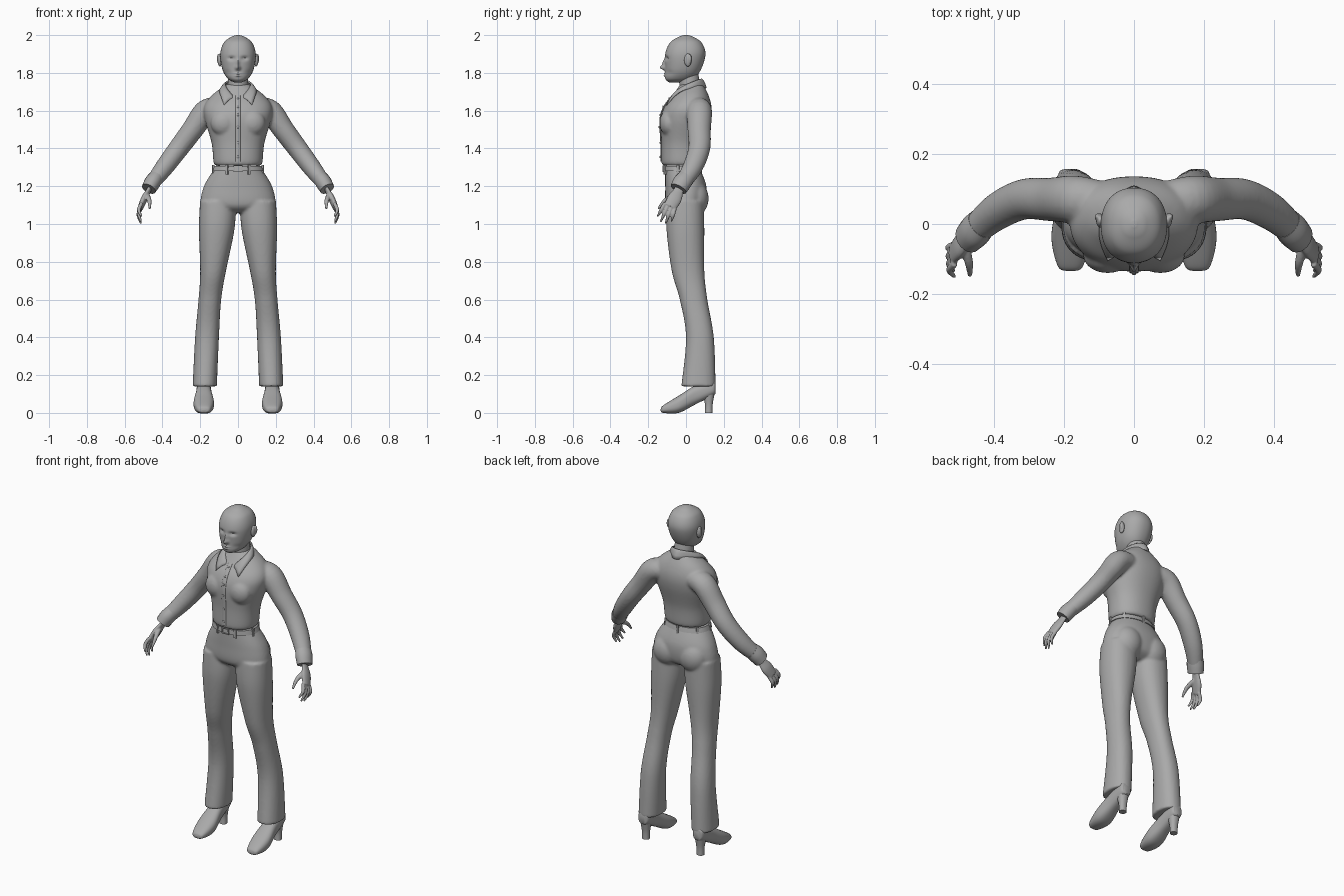
import bpy, bmesh, math
from mathutils import Vector, Matrix

if "Cube" in bpy.data.objects:
    bpy.data.objects.remove(bpy.data.objects["Cube"])

grey = bpy.data.materials.new("plain_grey")
grey.use_nodes = True
grey.diffuse_color = (.4, .4, .4, 1)
grey.node_tree.nodes["Principled BSDF"].inputs["Base Color"].default_value = grey.diffuse_color


def spline(rows, steps):
    """Catmull-Rom interpolation of rows of numbers."""
    result = []
    last = len(rows) - 1
    for i in range(last):
        before, start, end, after = (rows[max(0, min(last, i + j))] for j in (-1, 0, 1, 2))
        for s in range(steps):
            t = s / steps
            result.append([q + t / 2 * (r - p + t * (2 * p - 5 * q + 4 * r - w + t * (3 * (q - r) + w - p)))
                           for p, q, r, w in zip(before, start, end, after)])
    return result + [list(rows[-1])]


def oval(count, power):
    """Unit superellipse points."""
    for i in range(count):
        angle = math.tau * i / count
        c, s = math.cos(angle), math.sin(angle)
        yield math.copysign(abs(c) ** (2 / power), c), math.copysign(abs(s) ** (2 / power), s)


def loft(bm, rings, mirrored=False):
    """Skin a list of rings and cap both ends."""
    for side in ((1, -1) if mirrored else (1,)):
        loops = [[bm.verts.new((p.x * side, p.y, p.z)) for p in ring] for ring in rings]
        for low, high in zip(loops, loops[1:]):
            for i in range(len(low)):
                bm.faces.new((low[i - 1], low[i], high[i], high[i - 1]))
        bm.faces.new(loops[0])
        bm.faces.new(loops[-1])


def stack(bm, rows, mirrored=False, along_y=False, power=2.2, count=48, steps=8):
    """Loft rows of (height, low, high, half width, x centre)."""
    rings = []
    for height, low, high, half, middle in spline(rows, steps):
        ring = []
        for c, s in oval(count, power):
            x = middle + c * half
            depth = (low + high) / 2 + s * (high - low) / 2
            ring.append(Vector((x, height, depth) if along_y else (x, depth, height)))
        rings.append(ring)
    loft(bm, rings, mirrored)


def centred(rows, middle=0):
    return [(*row, middle) for row in rows]


def tube(bm, rows, wide, flat=1, mirrored=True, count=20, steps=6):
    """Loft rows of (x, y, z, radius), flattened across the wide direction."""
    points = spline(rows, steps)
    rings = []
    for i, (x, y, z, radius) in enumerate(points):
        ahead = Vector(points[min(i + 1, len(points) - 1)][:3])
        behind = Vector(points[max(i - 1, 0)][:3])
        tangent = (ahead - behind).normalized()
        across = tangent.cross(Vector(wide)).normalized()
        along = across.cross(tangent)
        rings.append([Vector((x, y, z)) + radius * (along * c + across * s * flat) for c, s in oval(count, 2)])
    loft(bm, rings, mirrored)


def ball(bm, centre, size, mirrored=True):
    x, y, z = centre
    for side in ((1, -1) if mirrored else (1,)):
        matrix = Matrix.Translation((x * side, y, z)) @ Matrix.Diagonal((*size, 1))
        bmesh.ops.create_uvsphere(bm, u_segments=24, v_segments=16, radius=1, matrix=matrix)


def block(bm, centre, size, turn=0):
    matrix = Matrix.Translation(centre) @ Matrix.Rotation(turn, 4, "Z") @ Matrix.Diagonal((*size, 1))
    bmesh.ops.create_cube(bm, size=1, matrix=matrix)


def finish(bm, name, voxel=0, relax=4):
    """Make an object, optionally fusing its pieces into one skin."""
    bmesh.ops.recalc_face_normals(bm, faces=bm.faces)
    mesh = bpy.data.meshes.new(name)
    bm.to_mesh(mesh)
    bm.free()
    mesh.materials.append(grey)
    part = bpy.data.objects.new(name, mesh)
    bpy.context.collection.objects.link(part)
    bpy.ops.object.select_all(action="DESELECT")
    part.select_set(True)
    bpy.context.view_layer.objects.active = part
    bpy.ops.object.shade_smooth_by_angle(angle=math.pi / 4)
    if voxel:
        fuse = part.modifiers.new("fuse", "REMESH")
        fuse.mode, fuse.voxel_size, fuse.use_smooth_shade = "VOXEL", voxel, True
        smooth = part.modifiers.new("relax", "SMOOTH")
        smooth.factor, smooth.iterations = .5, relax
    return part


ACROSS, DEEP, PALM = (1, 0, 0), (0, 1, 0), (0, -.9, .4)

# Head, with the face pushed and pulled by soft bumps
bm = bmesh.new()
stack(bm, centred([
    (1.75, -.09, -.03, .02), (1.77, -.11, .04, .055), (1.82, -.11, .08, .083), (1.9, -.11, .103, .094),
    (1.96, -.085, .083, .075), (1.99, -.04, .04, .037), (2, -.01, .01, .008)]), count=96, steps=14)
bumps = {  # (x, z): (x spread, z spread, push)
    (0, 1.827): (.012, .012, -.025), (0, 1.85): (.008, .02, -.014), (.035, 1.877): (.018, .01, .012),
    (0, 1.797): (.017, .004, -.007), (0, 1.785): (.015, .005, -.007), (.055, 1.8): (.02, .015, .004)}
for v in bm.verts:
    if v.co.y < 0:
        v.co.y += sum(push * math.exp(-((abs(v.co.x) - x) / wide) ** 2 - ((v.co.z - z) / tall) ** 2)
                      for (x, z), (wide, tall, push) in bumps.items())
finish(bm, "head")

bm = bmesh.new()
ball(bm, (.035, -.077, 1.877), (.017, .014, .01))
finish(bm, "eyes")

bm = bmesh.new()
ball(bm, (.096, .01, 1.868), (.012, .02, .035))
ball(bm, (.104, .02, 1.875), (.008, .01, .025))
finish(bm, "ears", .003)

bm = bmesh.new()
tube(bm, [(0, .01, 1.82, .05), (0, .03, 1.65, .06)], ACROSS, mirrored=False, count=40)
finish(bm, "neck")

# Shirt body and sleeves fused together
bm = bmesh.new()
torso = [(1.31, -.12, .08, .12), (1.33, -.13, .09, .13), (1.43, -.13, .1, .14), (1.55, -.135, .13, .175),
         (1.62, -.115, .135, .18), (1.68, -.07, .12, .14), (1.74, -.03, .09, .06)]
stack(bm, centred(torso))
ball(bm, (.075, -.09, 1.535), (.07, .05, .07))
tube(bm, [(.1, .065, 1.615, .06), (.17, .07, 1.595, .068), (.24, .07, 1.5, .062),
          (.315, .07, 1.4, .058), (.39, .035, 1.3, .053), (.455, -.02, 1.215, .042)], DEEP, .93)
finish(bm, "shirt", .008)

bm = bmesh.new()
tube(bm, [(.435, 0, 1.245, .047), (.453, -.02, 1.22, .05), (.472, -.04, 1.186, .046)], DEEP, .86)
finish(bm, "cuffs")

# Placket and buttons follow the shirt front
front = [(0, low - .002, z, .013) for z, low, high, half in torso[1:-1]]
bm = bmesh.new()
tube(bm, front, ACROSS, .3, False)
finish(bm, "placket")
bm = bmesh.new()
for x, y, z, radius in spline(front, 3)[1::2]:
    ball(bm, (x, y - .005, z), (radius / 2, radius / 4, radius / 2), False)
finish(bm, "buttons")

# Folded collar with front points
bm = bmesh.new()
columns = []
for i in range(25):
    t = i / 24
    top = Vector((.066 * math.sin(2.9 * t), .005 + .078 * math.cos(2.9 * t), 1.77 - .1 * t * t))
    hem = Vector((.1 * math.sin(2.3 * t), .11 - .215 * t ** 1.3, 1.72 - .09 * t ** 5))
    columns.append([bm.verts.new(top.lerp(hem, f / 4) + Vector((0, 0, .01 * math.sin(math.pi * f / 4))))
                    for f in range(5)])
for left, right in zip(columns, columns[1:]):
    for f in range(4):
        bm.faces.new((left[f], left[f + 1], right[f + 1], right[f]))
collar = finish(bm, "collar")
collar.modifiers.new("both_sides", "MIRROR")
collar.modifiers.new("thickness", "SOLIDIFY").thickness = .008

# Hands, with four fanned fingers and a thumb
bm = bmesh.new()
tube(bm, [(.458, -.025, 1.21, .025), (.474, -.04, 1.175, .027), (.495, -.06, 1.135, .038),
          (.515, -.085, 1.09, .033)], PALM, .45)
for i in range(4):
    knuckle = Vector((.51, -.112 + .018 * i, 1.11 - .008 * i))
    fan, length = .5 - .08 * i, .1 - .01 * (i - 1.4) ** 2
    reach = Vector((.002 * i, -math.sin(fan) * length, -math.cos(fan) * length))
    bend = Vector((.015, 0, 0))
    tube(bm, [(*knuckle, .01), (*(knuckle + reach / 2 + bend), .01), (*(knuckle + reach), .005)], PALM, count=12)
tube(bm, [(.485, -.055, 1.155, .016), (.47, -.11, 1.125, .012), (.467, -.148, 1.08, .006)], ACROSS, .9)
finish(bm, "hands", .004, 2)

# Trousers: hips and two flared legs fused together
bm = bmesh.new()
stack(bm, centred([(1.3, -.11, .07, .12), (1.2, -.11, .108, .18), (1.1, -.105, .1, .195), (1.06, -.06, .05, .12)]))
ball(bm, (.085, .05, 1.135), (.085, .07, .09))
stack(bm, [(1.12, -.1, .095, .095, .106), (.97, -.103, .097, .094, .113), (.75, -.075, .097, .068, .132),
           (.6, -.033, .113, .06, .149), (.4, 0, .147, .063, .164), (.14, -.025, .157, .064, .176)], True)
finish(bm, "trousers", .008)

# Belt with loops and buckle
bm = bmesh.new()
stack(bm, centred([(1.28, -.12, .083, .138), (1.307, -.118, .076, .129)]), steps=1)
finish(bm, "belt")
bm = bmesh.new()
for i in range(7):
    turn = math.tau * (i + .5) / 7 - math.pi / 2
    block(bm, (.134 * math.cos(turn), .1 * math.sin(turn) - .02, 1.288), (.012, .014, .05), turn)
finish(bm, "belt_loops")
bm = bmesh.new()
for side in (-1, 1):
    block(bm, (side * .02, -.12, 1.293), (.006, .01, .034))
    block(bm, (0, -.12, 1.293 + side * .015), (.046, .01, .005))
finish(bm, "buckle")

# Heeled shoes
bm = bmesh.new()
stack(bm, centred([(-.134, .01, .02, .01), (-.12, 0, .04, .036), (-.04, 0, .09, .054), (.05, .045, .145, .042),
                   (.14, .09, .17, .035), (.156, .1, .15, .018)], .181), True, True, 2.5)
finish(bm, "shoes")
bm = bmesh.new()
stack(bm, centred([(0, .1, .14, .021), (.05, .1, .142, .023), (.12, .08, .155, .034)], .181), True)
finish(bm, "shoe_heels")
